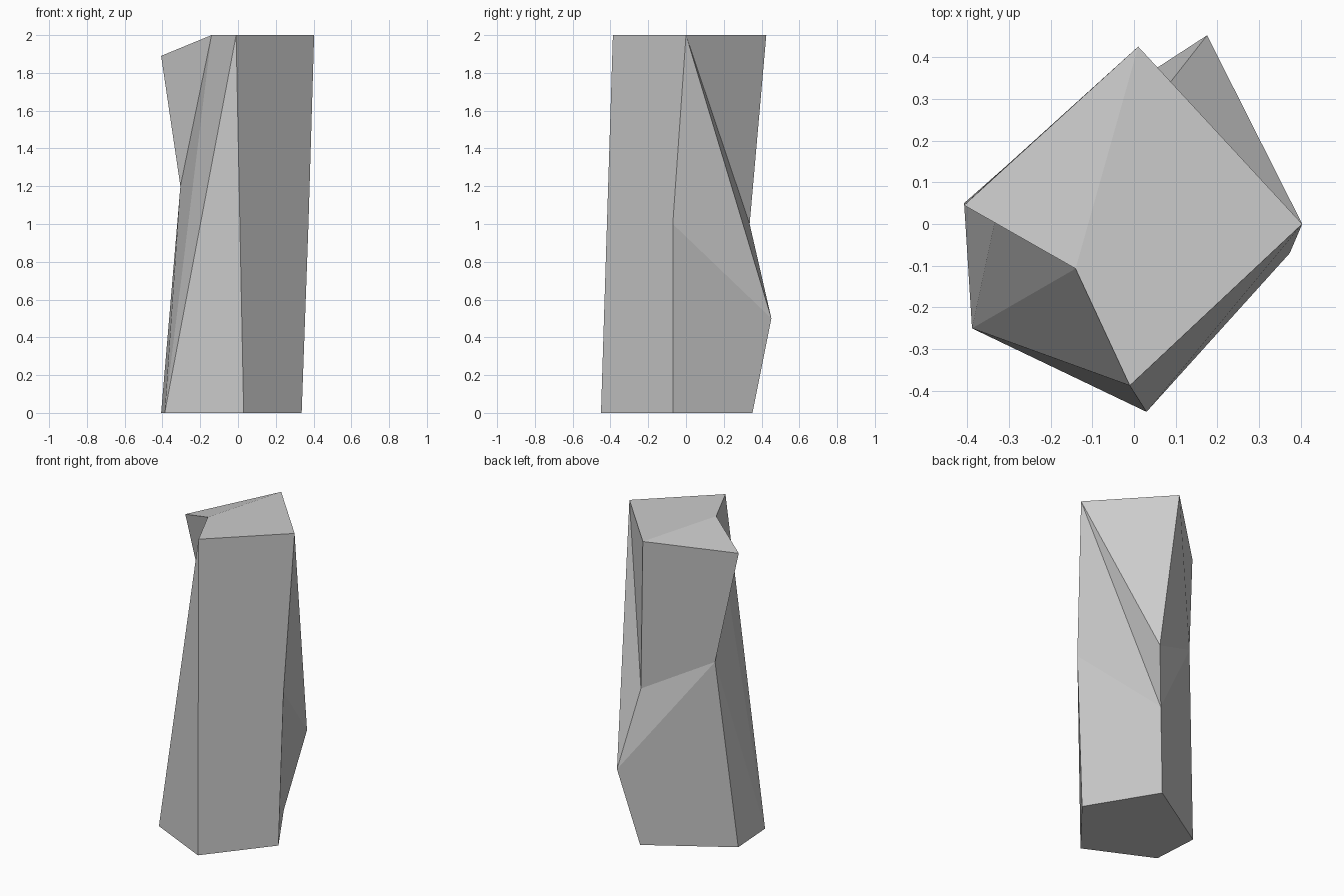
import bpy
import bmesh

default_cube = bpy.data.objects.get("Cube")
if default_cube:
    bpy.data.objects.remove(default_cube, do_unlink=True)

# Single stone grey
stone_grey = bpy.data.materials.new("stone grey")
stone_grey.use_nodes = True
colour = (0.6, 0.6, 0.6, 1.0)
stone_grey.diffuse_color = colour
stone_grey.node_tree.nodes["Principled BSDF"].inputs["Base Color"].default_value = colour

# Corners of the chipped pillar
corners = {
    # crown
    "top_back": (0.01, 0.425, 2),
    "top_side": (0.403, 0, 2),
    "top_front": (-0.01, -0.387, 2),
    "top_notch": (-0.14, -0.107, 2),
    "top_tip": (-0.407, 0.045, 1.89),
    # chips along the shaft
    "waist_side": (0.373, -0.07, 1),
    "waist_back": (0.085, 0.337, 1),
    "waist_hollow": (-0.305, 0.14, 1.2),
    "back_bulge": (0.175, 0.452, 0.5),
    # foot
    "foot_front": (0.03, -0.45, 0),
    "foot_side": (0.337, -0.07, 0),
    "foot_back": (0.08, 0.352, 0),
    "foot_far": (-0.407, 0.05, 0),
    "foot_corner": (-0.388, -0.25, 0),
}

# Facets, each a loop of corner names
facets = [
    # crown
    "top_back top_notch top_front top_side",
    "top_back top_tip top_notch",
    # foot
    "foot_front foot_side foot_back foot_far foot_corner",
    # broad front face
    "top_front foot_front foot_side waist_side top_side",
    # split front face
    "top_front top_notch foot_corner",
    "top_front foot_corner foot_front",
    # hollow side
    "top_notch top_tip waist_hollow",
    "top_notch waist_hollow foot_corner",
    "waist_hollow foot_far foot_corner",
    # back
    "top_back waist_back waist_hollow top_tip",
    "waist_back back_bulge waist_hollow",
    "back_bulge foot_back foot_far waist_hollow",
    # bulging side
    "top_side waist_back top_back",
    "top_side back_bulge waist_back",
    "top_side waist_side back_bulge",
    "waist_side foot_side foot_back back_bulge",
]

bm = bmesh.new()
verts = {name: bm.verts.new(co) for name, co in corners.items()}
for facet in facets:
    bm.faces.new([verts[name] for name in facet.split()])
bmesh.ops.recalc_face_normals(bm, faces=bm.faces)

mesh = bpy.data.meshes.new("stone_pillar")
bm.to_mesh(mesh)
bm.free()
mesh.materials.append(stone_grey)
pillar = bpy.data.objects.new("stone_pillar", mesh)
bpy.context.collection.objects.link(pillar)
